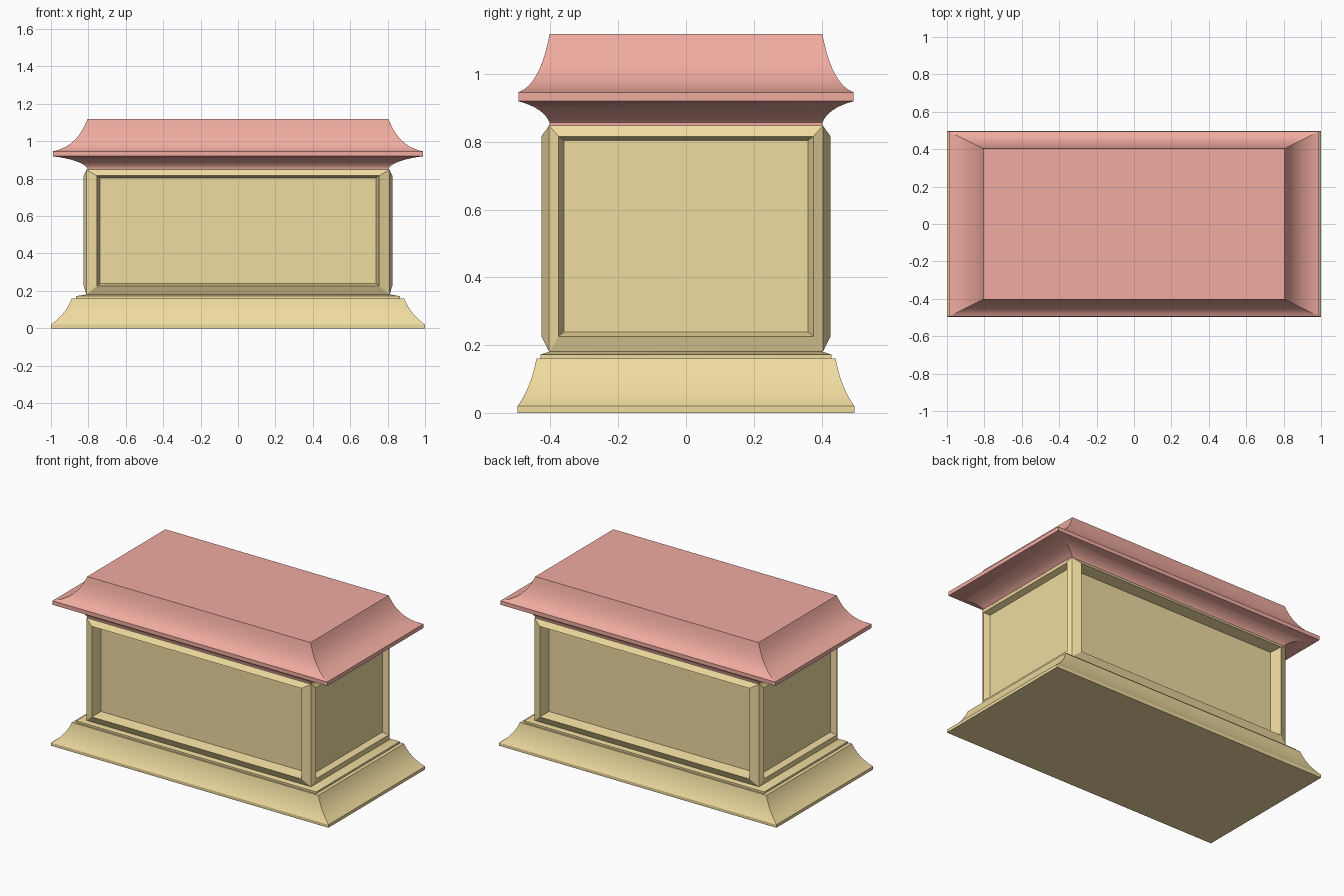
import bpy, bmesh, math

if "Cube" in bpy.data.objects:
    bpy.data.objects.remove(bpy.data.objects["Cube"])


def material(name, color):
    m = bpy.data.materials.new(name)
    m.diffuse_color = color
    m.use_nodes = True
    m.node_tree.nodes["Principled BSDF"].inputs["Base Color"].default_value = m.diffuse_color
    return m


def finish(bm, name, mat, smooth=True):
    bmesh.ops.remove_doubles(bm, verts=bm.verts, dist=0.0001)
    bmesh.ops.recalc_face_normals(bm, faces=bm.faces)
    me = bpy.data.meshes.new(name)
    bm.to_mesh(me)
    bm.free()
    ob = bpy.data.objects.new(name, me)
    bpy.context.collection.objects.link(ob)
    me.materials.append(mat)
    if smooth:
        bpy.ops.object.select_all(action='DESELECT')
        ob.select_set(True)
        bpy.context.view_layer.objects.active = ob
        bpy.ops.object.shade_smooth_by_angle(angle=math.radians(28))
    return ob


def curve(p0, c, p1, n=8):
    """Quadratic curve points for a moulding profile."""
    return [tuple((1 - t) ** 2 * a + 2 * t * (1 - t) * b + t * t * d
                  for a, b, d in zip(p0, c, p1))
            for t in (i / n for i in range(n + 1))]


def moulding(name, profile, ratio, mat):
    """Stack mitred rectangles (half width, height) into a closed solid."""
    bm = bmesh.new()
    rings = [[bm.verts.new((sx * w, sy * w * ratio, z))
              for sx, sy in ((-1, -1), (1, -1), (1, 1), (-1, 1))]
             for w, z in profile]
    for a, b in zip(rings, rings[1:]):
        for i in range(4):
            j = (i + 1) % 4
            bm.faces.new((a[i], a[j], b[j], b[i]))
    bm.faces.new(rings[0][::-1])
    bm.faces.new(rings[-1])
    return finish(bm, name, mat)


cream = material("cream_stone", (0.87, 0.71, 0.35, 1))
pink = material("pink_stone", (0.87, 0.41, 0.35, 1))

# Flared plinth with a small step
moulding("base", [(1.0, 0.0)] + curve((1.0, 0.02), (0.92, 0.075), (0.888, 0.16))
         + [(0.865, 0.16), (0.865, 0.172), (0.81, 0.181)], 0.497, cream)

# Chest body: each side has a raised bevelled frame around a sunken panel
W, D, Z0, Z1 = 0.81, 0.404, 0.18, 0.848
bm = bmesh.new()


def panel(axis, sign, loops):
    rings = []
    for half, out, lo, hi in loops:
        ring = []
        for u, z in ((-half, lo), (half, lo), (half, hi), (-half, hi)):
            co = (u, sign * out, z) if axis == 'y' else (sign * out, u, z)
            ring.append(bm.verts.new(co))
        rings.append(ring)
    for a, b in zip(rings, rings[1:]):
        for i in range(4):
            j = (i + 1) % 4
            bm.faces.new((a[i], a[j], b[j], b[i]))
    bm.faces.new(rings[-1])


for s in (-1, 1):
    panel('y', s, [(W, D, Z0, Z1), (0.755, 0.427, 0.226, 0.816),
                   (0.737, 0.356, 0.239, 0.804)])
    panel('x', s, [(D, W, Z0, Z1), (0.376, 0.825, 0.226, 0.816),
                   (0.36, 0.788, 0.239, 0.804)])
for z in (Z0, Z1):
    bm.faces.new([bm.verts.new((x, y, z))
                  for x, y in ((-W, -D), (W, -D), (W, D), (-W, D))])
finish(bm, "chest_body", cream, smooth=False)

# Lid: cove underneath, thin rim, concave slope to the flat top
moulding("lid", [(0.805, 0.846)] + curve((0.805, 0.857), (0.84, 0.9), (0.99, 0.92))
         + curve((0.99, 0.946), (0.86, 0.97), (0.805, 1.118), 10), 0.5, pink)
